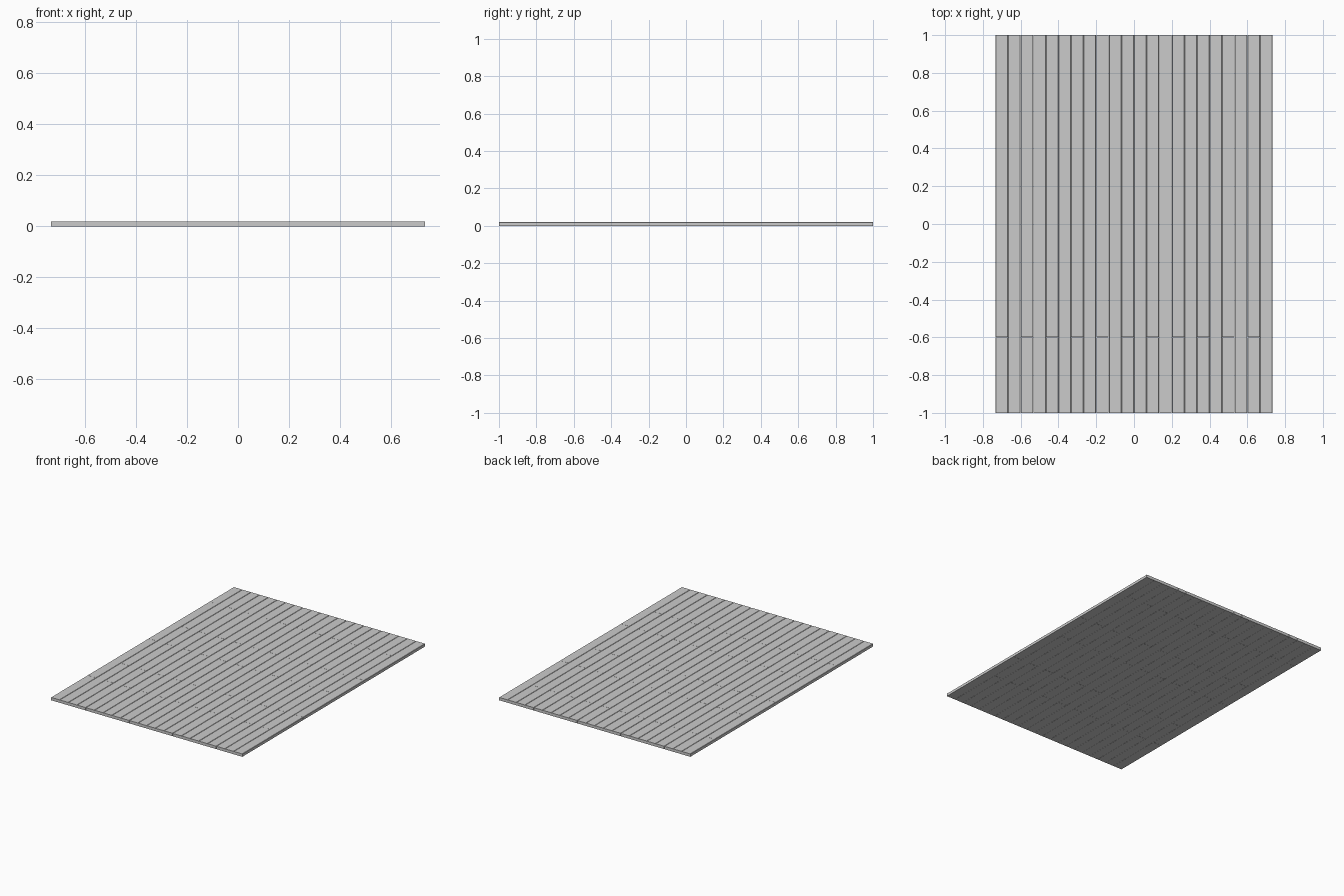
import bpy, bmesh

if "Cube" in bpy.data.objects:
    bpy.data.objects.remove(bpy.data.objects["Cube"])

COLS = 22
W = 2 / 30          # plank width
L = 2 / 3           # full plank length
T = 0.02            # plank thickness
X0 = -COLS * W / 2
GAP = 0.001         # seam between neighbouring planks


def plank(name, x0, x1, y0, y1):
    # extrude a profile with eased top edges along y
    b = 0.002
    profile = [(x0, 0), (x1, 0), (x1, T - b), (x1 - b, T), (x0 + b, T), (x0, T - b)]
    bm = bmesh.new()
    face = bm.faces.new([bm.verts.new((x, y0, z)) for x, z in profile])
    ext = bmesh.ops.extrude_face_region(bm, geom=[face])
    moved = [v for v in ext["geom"] if isinstance(v, bmesh.types.BMVert)]
    bmesh.ops.translate(bm, verts=moved, vec=(0, y1 - y0, 0))
    bmesh.ops.recalc_face_normals(bm, faces=bm.faces)
    mesh = bpy.data.meshes.new(name)
    bm.to_mesh(mesh)
    bm.free()
    bpy.context.collection.objects.link(bpy.data.objects.new(name, mesh))


# staggered joints: even rows have cut end pieces, odd rows three full planks
for i in range(COLS):
    cuts = [-1, -0.6, -0.6 + L, -0.6 + 2 * L, 1] if i % 2 == 0 else [-1, -1 + L, 1 - L, 1]
    x0 = X0 + i * W + (GAP / 2 if i > 0 else 0)
    x1 = X0 + (i + 1) * W - (GAP / 2 if i < COLS - 1 else 0)
    for j, (a, c) in enumerate(zip(cuts, cuts[1:])):
        y0 = a + (GAP / 2 if a > -1 else 0)
        y1 = c - (GAP / 2 if c < 1 else 0)
        plank(f"floor_plank_{i + 1}_{j + 1}", x0, x1, y0, y1)
